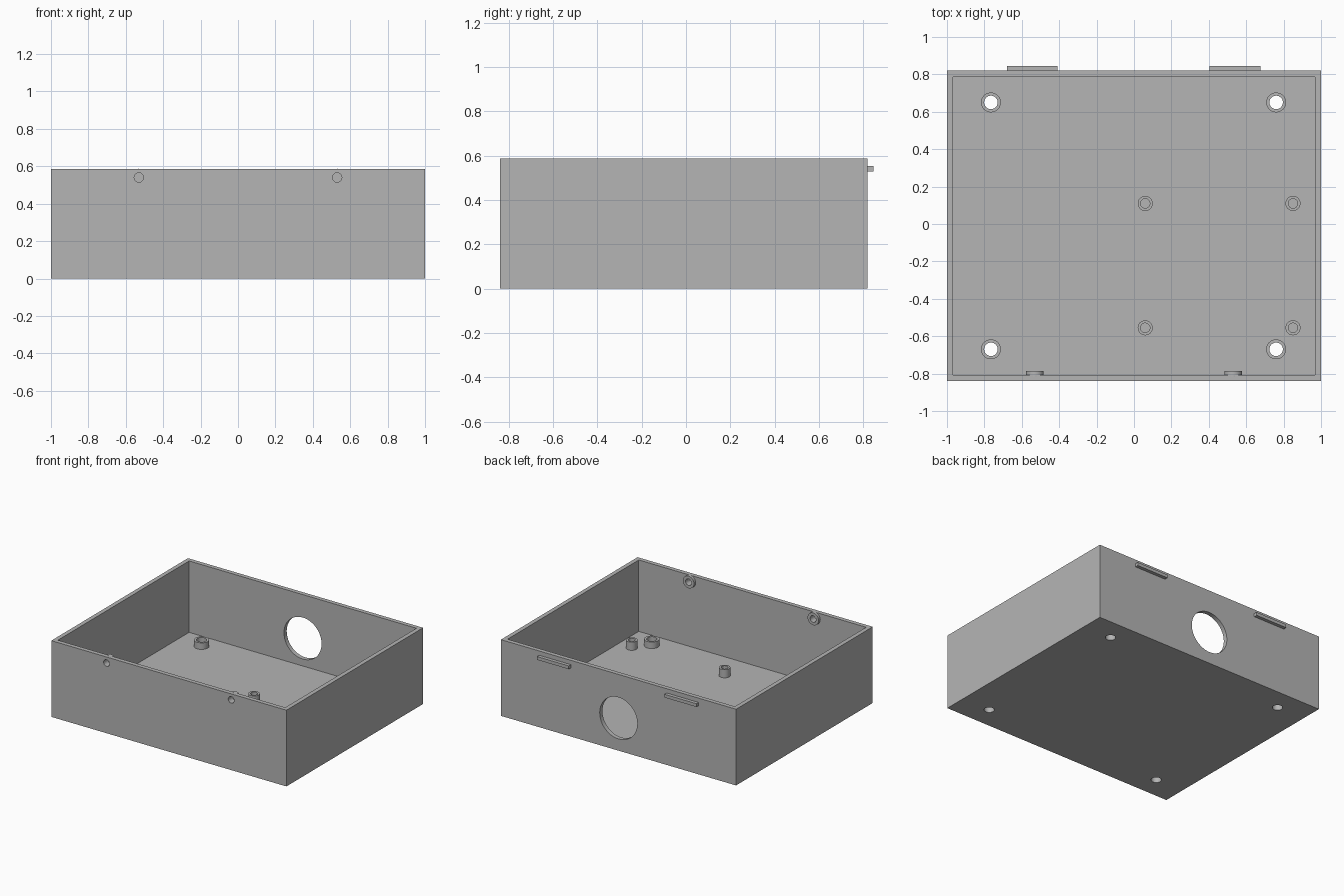
import bpy, bmesh, math
from mathutils import Matrix

if "Cube" in bpy.data.objects:
    bpy.data.objects.remove(bpy.data.objects["Cube"])

X, Y0, Y1, H = 1.0, -0.84, 0.82, 0.586     # outer tray
WALL, FLOOR = 0.033, 0.037
MOUNTS = [(x, y) for x in (-0.765, 0.76) for y in (-0.67, 0.65)]
POSTS = [(x, y) for x in (0.06, 0.85) for y in (-0.555, 0.11)]
SCREW_X, SCREW_Z = (-0.53, 0.53), 0.54
SEG = 48

grey = bpy.data.materials.new("plain grey")
grey.diffuse_color = (0.46, 0.46, 0.46, 1)
grey.use_nodes = True
grey.node_tree.nodes["Principled BSDF"].inputs["Base Color"].default_value = grey.diffuse_color


def make(name, bm):
    bmesh.ops.recalc_face_normals(bm, faces=bm.faces)
    me = bpy.data.meshes.new(name)
    bm.to_mesh(me)
    bm.free()
    me.materials.append(grey)
    ob = bpy.data.objects.new(name, me)
    bpy.context.collection.objects.link(ob)
    return ob


def box(name, x0, x1, y0, y1, z0, z1):
    bm = bmesh.new()
    m = Matrix.Translation(((x0 + x1) / 2, (y0 + y1) / 2, (z0 + z1) / 2))
    m = m @ Matrix.Diagonal((x1 - x0, y1 - y0, z1 - z0, 1))
    bmesh.ops.create_cube(bm, size=1, matrix=m)
    return make(name, bm)


def rod(bm, x, y, z, r, depth, along_y=False):
    m = Matrix.Translation((x, y, z))
    if along_y:
        m = m @ Matrix.Rotation(-math.pi / 2, 4, 'X')
    bmesh.ops.create_cone(bm, cap_ends=True, segments=SEG, radius1=r, radius2=r,
                          depth=depth, matrix=m)


def smooth(ob):
    bpy.ops.object.select_all(action='DESELECT')
    ob.select_set(True)
    bpy.context.view_layer.objects.active = ob
    bpy.ops.object.shade_smooth_by_angle(angle=math.radians(30))


def tube(name, loc, ro, ri, length, along_y=False):
    # square ring section swept round the axis
    bm = bmesh.new()
    section = [(ri, 0), (ro, 0), (ro, length), (ri, length)]
    rings = [[bm.verts.new((r * math.cos(a), r * math.sin(a), z)) for r, z in section]
             for a in (2 * math.pi * i / SEG for i in range(SEG))]
    for i in range(SEG):
        a, b = rings[i], rings[(i + 1) % SEG]
        for k in range(4):
            n = (k + 1) % 4
            bm.faces.new((a[k], b[k], b[n], a[n]))
    ob = make(name, bm)
    ob.location = loc
    if along_y:
        ob.rotation_euler.x = -math.pi / 2
    smooth(ob)


def cut(ob, cutter):
    mod = ob.modifiers.new("cut", 'BOOLEAN')
    mod.operation, mod.solver, mod.object = 'DIFFERENCE', 'EXACT', cutter
    bpy.context.view_layer.objects.active = ob
    bpy.ops.object.modifier_apply(modifier=mod.name)
    bpy.data.objects.remove(cutter)


# open tray
tray = box("tray", -X, X, Y0, Y1, 0, H)
cut(tray, box("cavity", -X + WALL, X - WALL, Y0 + WALL, Y1 - WALL, FLOOR, H + 0.2))

# floor holes, lid screw holes and round cable opening
bm = bmesh.new()
for x, y in MOUNTS:
    rod(bm, x, y, 0.02, 0.036, 0.2)
for x in SCREW_X:
    rod(bm, x, Y0, SCREW_Z, 0.025, 0.2, True)
rod(bm, 0, Y1, 0.25, 0.16, 0.2, True)
cut(tray, make("holes", bm))
smooth(tray)

# collars round the floor holes
for i, (x, y) in enumerate(MOUNTS):
    tube(f"mount_collar_{i + 1}", (x, y, FLOOR), 0.053, 0.036, 0.05)

# board posts
for i, (x, y) in enumerate(POSTS):
    tube(f"board_post_{i + 1}", (x, y, FLOOR), 0.04, 0.025, 0.063)

for side, sx, tx in (("left", SCREW_X[0], -0.545), ("right", SCREW_X[1], 0.54)):
    # screw bosses inside the front wall
    tube(f"screw_boss_{side}", (sx, Y0 + 0.023, SCREW_Z), 0.047, 0.025, 0.03, True)
    # lid catches on the back wall
    box(f"lid_catch_{side}", tx - 0.135, tx + 0.135, Y1, Y1 + 0.026, 0.528, 0.553)
